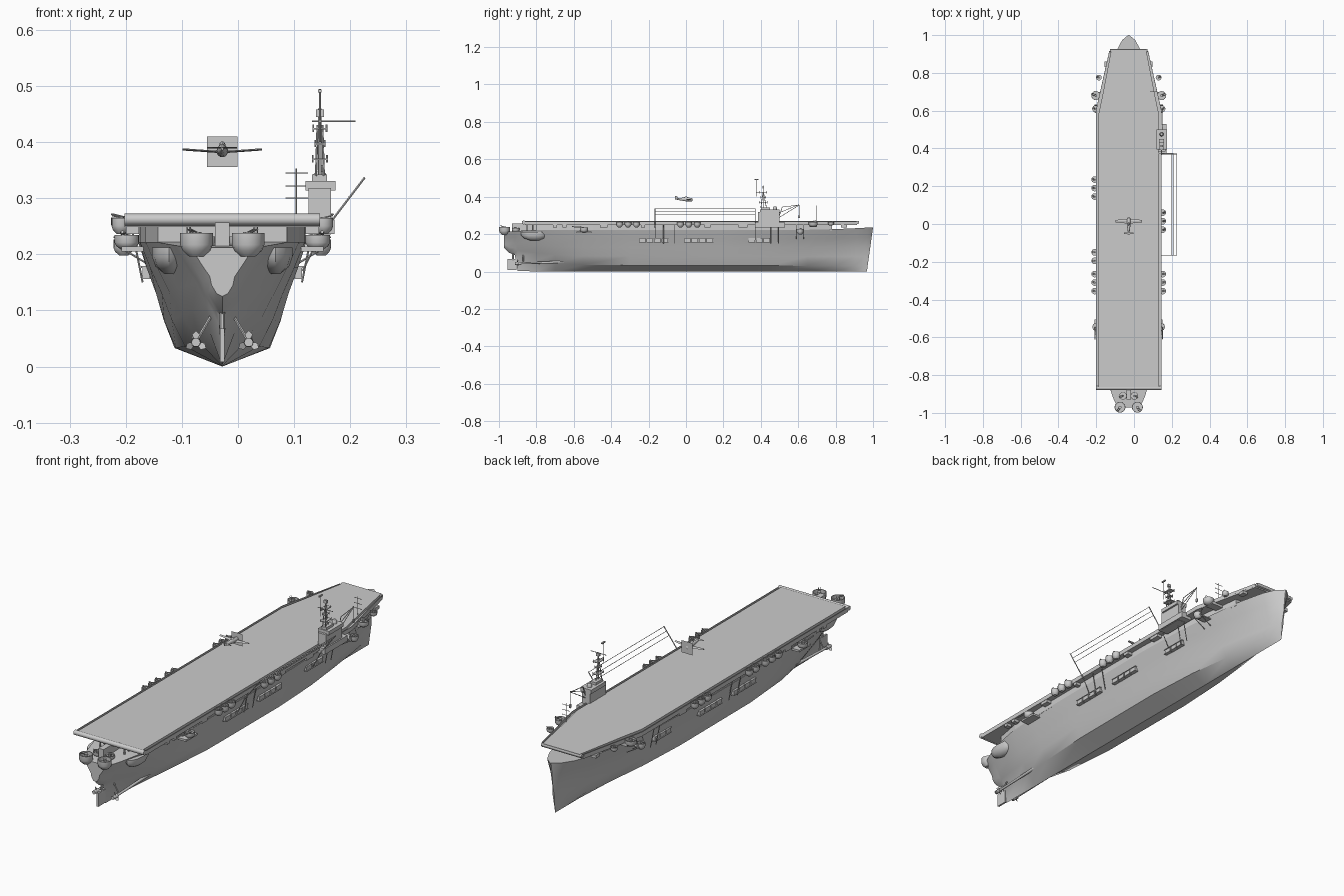
import bpy, bmesh, math
from mathutils import Vector

CX = -0.028  # ship centreline


def make(name, verts, faces, smooth=None):
    me = bpy.data.meshes.new(name)
    me.from_pydata(verts, [], faces)
    bm = bmesh.new()
    bm.from_mesh(me)
    bmesh.ops.recalc_face_normals(bm, faces=bm.faces)
    bm.to_mesh(me)
    bm.free()
    ob = bpy.data.objects.new(name, me)
    bpy.context.collection.objects.link(ob)
    if smooth:
        bpy.context.view_layer.objects.active = ob
        bpy.ops.object.select_all(action='DESELECT')
        ob.select_set(True)
        bpy.ops.object.shade_smooth_by_angle(angle=math.radians(smooth))
    return ob


def loft(name, rings, smooth=None):
    n = len(rings[0])
    verts = [p for r in rings for p in r]
    faces = [(i * n + j, i * n + (j + 1) % n, (i + 1) * n + (j + 1) % n, (i + 1) * n + j)
             for i in range(len(rings) - 1) for j in range(n)]
    faces += [tuple(range(n)), tuple(range(len(verts) - n, len(verts)))]
    return make(name, verts, faces, smooth)


def box(name, x0, x1, y0, y1, z0, z1):
    return loft(name, [[(x0, y0, z), (x1, y0, z), (x1, y1, z), (x0, y1, z)] for z in (z0, z1)])


def slab(name, half, z0, z1):
    # symmetric plan outline given as (half width, y)
    plan = [(CX + w, y) for w, y in half] + [(CX - w, y) for w, y in reversed(half)]
    return loft(name, [[(x, y, z) for x, y in plan] for z in (z0, z1)])


def lathe(name, x, y, prof, seg=16, sy=1):
    return loft(name, [[(x + r * math.cos(2 * math.pi * k / seg), y + sy * r * math.sin(2 * math.pi * k / seg), z)
                        for k in range(seg)] for r, z in prof], 40)


def rod(name, a, b, r=0.0015, r2=None, seg=6):
    a, b = Vector(a), Vector(b)
    q = (b - a).to_track_quat('Z', 'Y')
    ring = lambda c, rr: [c + q @ Vector((rr * math.cos(2 * math.pi * k / seg), rr * math.sin(2 * math.pi * k / seg), 0))
                          for k in range(seg)]
    return loft(name, [ring(a, r), ring(b, r if r2 is None else r2)], 40)


def gun_tub(name, x, y, z, r, h, aim):
    lathe(name, x, y, [(r * .45, z), (r * .85, z + h * .25), (r, z + h * .5), (r, z + h),
                       (r * .88, z + h), (r * .88, z + h * .6)])
    rod(name + "_mount", (x, y, z + h * .6), (x, y, z + h * 1.05), r * .3)
    for d in (-.15, .15):
        off = Vector((-aim[1], aim[0], 0)) * r * d
        c = Vector((x, y, z + h)) + off
        rod(name + "_barrel", c, c + Vector((aim[0], aim[1], .25)) * r * .95, .0014)


# hull: y, rake, keel z, then (half width, z) for chine, middle and top
stations = [
    (-.972, 0, .125, .010, .13, .022, .16, .055, .212),
    (-.945, 0, .10, .012, .11, .034, .15, .072, .214),
    (-.915, 0, .088, .012, .10, .042, .15, .085, .216),
    (-.90, 0, .002, .006, .075, .046, .148, .09, .217),
    (-.80, 0, .001, .022, .06, .078, .14, .118, .222),
    (-.70, 0, .0, .042, .045, .095, .135, .137, .222),
    (-.55, 0, .0, .066, .036, .108, .13, .147, .222),
    (-.30, 0, .0, .083, .033, .118, .13, .15, .222),
    (.20, 0, .0, .085, .033, .117, .13, .15, .222),
    (.45, 0, .0, .072, .032, .104, .13, .142, .222),
    (.65, 0, .0, .048, .03, .08, .13, .122, .223),
    (.80, .03, .0, .028, .03, .052, .13, .098, .227),
    (.90, .08, .0, .012, .03, .026, .13, .064, .232),
    (.945, .12, .0, .005, .03, .012, .13, .035, .235),
    (.967, .14, .0, .001, .03, .001, .13, .003, .236)]
rings = []
for y, rake, kz, cw, cz, mw, mz, tw, tz in stations:
    half = [(cw, cz), ((cw + mw) / 2 + .003, (cz + mz) / 2), (mw, mz),
            ((mw + tw) / 2 + .001, (mz + tz) / 2), (tw, tz)]
    sec = [(-w, z) for w, z in reversed(half)] + [(0, kz)] + half
    rings.append([(CX + w, y + rake * z, z) for w, z in sec])
loft("hull", rings, 35)

# hangar, catwalks, flight deck with rounded stern lip
slab("hangar", [(.115, -.80), (.137, -.68), (.147, -.5), (.148, .2), (.138, .48), (.1, .78)], .218, .258)
slab("catwalk", [(.174, -.86), (.174, .60), (.103, .915)], .249, .259)
slab("flight_deck", [(.16, -.865), (.16, .58), (.135, .70), (.092, .925)], .256, .270)
rod("stern_lip", (CX - .174, -.868, .262), (CX + .174, -.868, .262), .0105, seg=12)
rod("bow_lip", (CX - .1, .918, .262), (CX + .1, .918, .262), .008, seg=12)
for s in (-1, 1):
    loft("catwalk_rail", [[(CX + s * w, y, z) for w, z in ((e - .003, .255), (e, .255), (e, .268), (e - .003, .268))]
                          for e, y in ((.174, -.86), (.174, .60), (.104, .912))])
    for y in (-.85, -.82):
        rod("stern_post", (CX + s * .06, y, .21), (CX + s * .06, y, .258), .004)

# fantail guns and deckhouse
box("fantail_house", CX - .013, CX + .013, -.93, -.80, .205, .257)
for s in (-1, 1):
    gun_tub("stern_tub", CX + s * .046, -.97, .196, .029, .042, (s * .5, -.75))
    gun_tub("fantail_tub", CX + s * .03, -.91, .21, .02, .022, (s, -.3))

# quarter sponsons, side gun tubs, bow gun tubs
for s in (-1, 1):
    lathe("quarter_sponson", CX + s * .095, -.81, [(.008, .165), (.024, .178), (.03, .195), (.03, .212)], 12, 2.4)
    gun_tub("quarter_tub", CX + s * .170, -.545, .208, .022, .026, (s * .4, -.9))
    rod("quarter_barrel", (CX + s * .178, -.545, .235), (CX + s * .178, -.61, .24), .003)
    box("quarter_bracket", CX + s * .16 - .02, CX + s * .16 + .02, -.585, -.505, .205, .214)
    gun_tub("bow_large_tub", CX + s * .174, .68, .238, .024, .028, (s, .4))
    box("bow_large_support", CX + s * .14 - .03, CX + s * .14 + .03, .66, .70, .238, .252)
    gun_tub("bow_small_tub", CX + s * .158, .775, .245, .015, .02, (s, .5))
    gun_tub("bow_low_tub", CX + s * .176, .61, .198, .018, .028, (s, .2))
    box("bow_low_bracket", CX + s * .145 - .03, CX + s * .145 + .03, .59, .63, .208, .213)
    for d in (-.02, .02):
        rod("bow_low_strut", (CX + s * .12, .61 + d, .175), (CX + s * .175, .61 + d, .208), .002)
        rod("bow_low_hanger", (CX + s * .18, .61 + d, .21), (CX + s * .165, .61 + d, .25), .0015)
    rows = [-.265, -.31, -.355] + ([.06, .015, -.03] if s > 0 else [.235, .19, .145, -.15, -.195])
    for y in rows:
        gun_tub("side_tub", CX + s * .18, y, .236, .0175, .029, (s, .1))
    # catwalk underboxes and brackets
    for y0, y1 in ((-.71, -.69), (-.66, -.64), (-.46, -.42), (-.24, -.22), (.10, .13), (.28, .33), (.83, .86)):
        w = .16 if y1 < .6 else .115
        box("catwalk_locker", CX + s * w - .012, CX + s * w + .012, y0, y1, .236, .25)
    # hull side openings with frames
    for y0, n in ((-.25, 4), (-.01, 4), (.335, 3)):
        for k in range(n):
            y = y0 + k * .04
            xo = CX + s * (.136 if y0 < .3 else .127)
            box("side_port", xo - .006, xo + .006, y, y + .034, .158, .176)
            for z in (.156, .176):
                box("port_frame", xo - .009, xo + .009, y - .002, y + .036, z, z + .003)
    for y in (-.12, -.06, .455, .495):
        rod("side_ladder", (CX + s * .142, y, .15), (CX + s * .162, y, .25), .002)
    # shafts, brackets, propellers
    px = CX + s * .047
    rod("shaft", (px, -.90, .043), (px, -.64, .052), .005, .007, 10)
    rod("shaft_hub", (px, -.915, .043), (px, -.885, .043), .008, .009, 10)
    rod("shaft_bracket", (px, -.87, .044), (CX + s * .02, -.87, .09), .003)
    for k in range(3):
        a = math.radians(90 + 120 * k)
        u, v = Vector((math.cos(a), 0, math.sin(a))), Vector((-math.sin(a), .5, math.cos(a)))
        c = Vector((px, -.90, .043))
        make("propeller_blade", [c + u * .005 + v * .003, c + u * .014 + v * .007, c + u * .021,
                                 c + u * .014 - v * .007, c + u * .005 - v * .003], [(0, 1, 2, 3, 4)])
box("rudder", CX - .004, CX + .004, -.955, -.905, .008, .068)
rod("rudder_stock", (CX, -.925, .06), (CX, -.925, .12), .005)

# island
box("island_base", .126, .166, .385, .50, .235, .318)
box("island_sponson", .12, .172, .37, .53, .236, .262)
box("bridge", .120, .174, .395, .50, .314, .331)
box("pilot_house", .132, .159, .40, .45, .331, .342)
lathe("director", .146, .475, [(.011, .331), (.011, .343), (.007, .348)], 10)
for dx, dy in ((-.007, .40), (.007, .40), (0, .43)):
    rod("mast_leg", (.146 + dx, dy, .34), (.146 + dx * .6, .413, .43), .002)
rod("mast", (.146, .413, .34), (.146, .413, .46), .003)
for z, w in ((.368, .014), (.395, .009), (.422, .013)):
    box("mast_platform", .146 - w, .146 + w, .413 - w * 1.6, .413 + w * 1.6, z, z + .003)
    for dx in (-w, w):
        for dy in (-w * 1.6, w * 1.6):
            rod("platform_post", (.146 + dx * .9, .413 + dy * .9, z - .004), (.146 + dx * .9, .413 + dy * .9, z + .009), .0015)
box("radar", .139, .153, .408, .418, .445, .458)
rod("topmast", (.146, .375, .40), (.146, .375, .495), .0015)
rod("topmast_arm", (.146, .413, .424), (.146, .375, .424), .002)
rod("yard", (.132, .375, .437), (.209, .375, .437), .0015)
box("topmast_radar", .143, .149, .365, .388, .488, .494)

# crane
rod("crane_post", (.15, .50, .30), (.15, .515, .345), .002)
for a, b in (((.50, .29), (.605, .355)), ((.515, .345), (.605, .355)), ((.50, .315), (.605, .358)),
             ((.605, .355), (.605, .29))):
    rod("crane_boom", (.15, *a), (.15, *b), .0016)
box("crane_hook", .147, .153, .60, .61, .285, .30)

# outrigger aerials
pts = [(.198, .303), (.211, .319), (.224, .335)]
for y in (-.165, .37):
    rod("outrigger", (.148, y, .235), (.226, y, .337), .0022)
    rod("outrigger_stay", (.115, y, .17), (.155, y, .25), .0018)
for x, z in pts:
    rod("aerial_wire", (x, -.165, z), (x, .37, z), .0011)

# forward signal pole
rod("signal_pole", (.104, .70, .255), (.104, .70, .353), .0014)
for z in (.30, .322, .345):
    rod("signal_yard", (.085, .70, z), (.125, .70, z), .0011)

# hovering aircraft: fuselage, wings, tail, propeller disc
prof = [(-.058, .002, .388), (-.04, .005, .387), (-.01, .009, .386), (.015, .0105, .384), (.031, .009, .383), (.035, .004, .383)]
loft("fuselage", [[(CX + r * math.cos(k * math.pi / 5), y, z + r * 1.1 * math.sin(k * math.pi / 5)) for k in range(10)]
                  for y, r, z in prof], 40)
lathe("canopy", CX, .0, [(.006, .392), (.005, .398), (.002, .401)], 8, 2)


def wing(name, half, y, chord, tip, z0, z1, t):
    loft(name, [[(CX + u * half, y - c / 2, z), (CX + u * half, y, z - t), (CX + u * half, y + c / 2, z), (CX + u * half, y, z + t)]
                for u, c, z in ((-1, tip, z1), (0, chord, z0), (1, tip, z1))])


wing("main_wing", .071, .015, .027, .012, .382, .387, .002)
wing("tailplane", .026, -.048, .014, .008, .39, .39, .001)
make("tail_fin", [(CX, -.06, .388), (CX, -.04, .39), (CX, -.05, .405), (CX, -.06, .405)], [(0, 1, 2, 3)])
make("propeller_disc", [(CX - .027, .033, .356), (CX + .027, .033, .356), (CX + .027, .033, .410), (CX - .027, .033, .410)],
     [(0, 1, 2, 3)])
